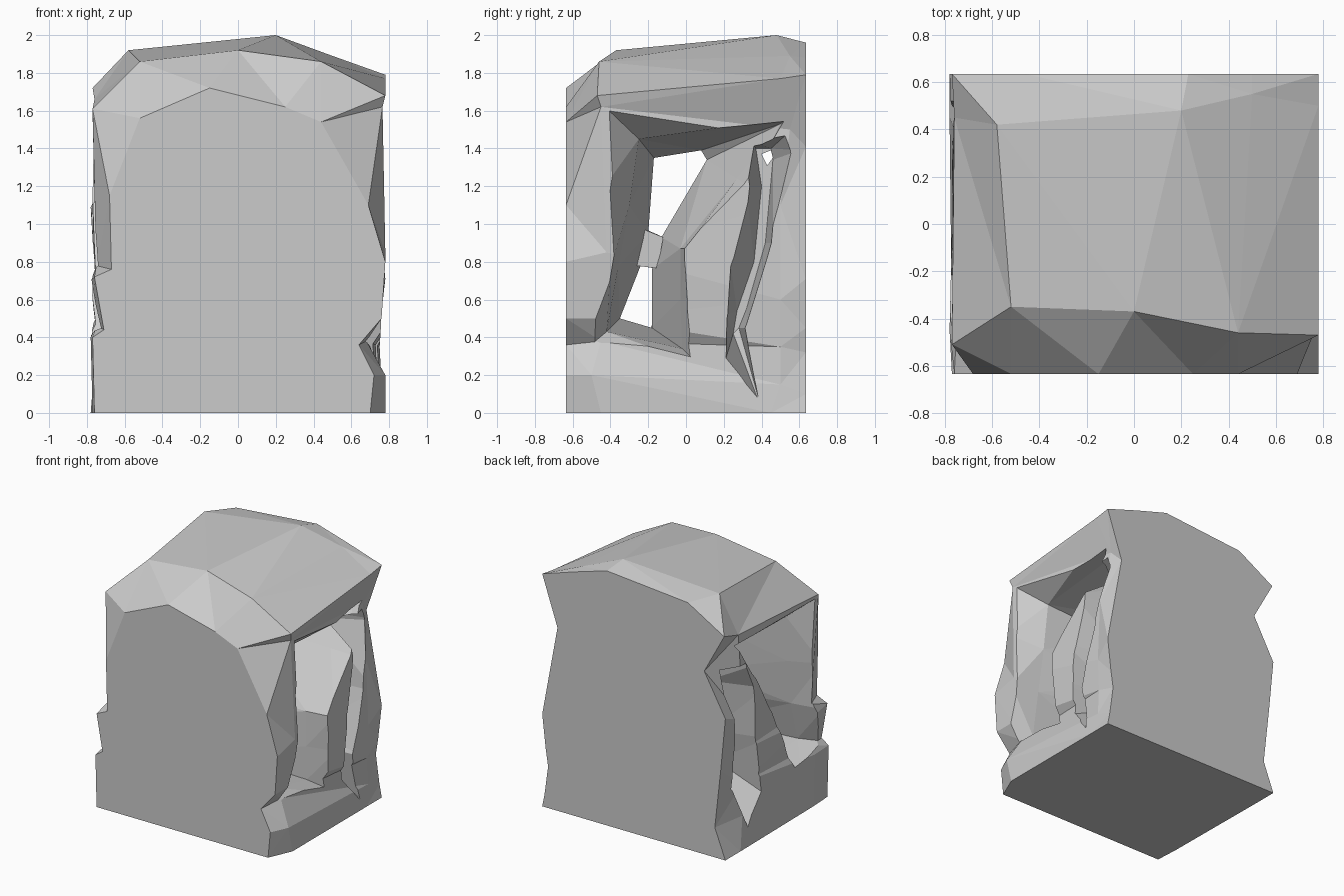
import bpy, bmesh

stone = bpy.data.materials.new("grey_stone")
stone.diffuse_color = (0.6, 0.6, 0.6, 1)


def loft(name, loops):
    """Faceted solid skinned through loops with equal point counts."""
    bm = bmesh.new()
    rings = [[bm.verts.new(p) for p in loop] for loop in loops]
    n = len(rings[0])
    for a, b in zip(rings, rings[1:]):
        for i in range(n):
            j = (i + 1) % n
            bm.faces.new((a[i], a[j], b[j], b[i]))
    bm.faces.new(rings[0][::-1])
    bm.faces.new(rings[-1])
    bm.normal_update()
    bmesh.ops.triangulate(bm, faces=bm.faces[:], ngon_method='EAR_CLIP')
    if bm.calc_volume(signed=True) < 0:
        bmesh.ops.reverse_faces(bm, faces=bm.faces[:])
    me = bpy.data.meshes.new(name)
    bm.to_mesh(me)
    bm.free()
    me.materials.append(stone)
    ob = bpy.data.objects.new(name, me)
    bpy.context.collection.objects.link(ob)
    return ob


def flat(y, pts):
    return [(x, y, z) for x, z in pts]


def side(x, pts):
    return [(x, y, z) for y, z in pts]


def cut(target, cutter):
    m = target.modifiers.new(cutter.name, 'BOOLEAN')
    m.operation = 'DIFFERENCE'
    m.solver = 'EXACT'
    m.use_self = True
    m.object = cutter
    cutter.hide_render = True
    cutter.hide_viewport = True


# Outer block: flat front, two craggy rings, flat back
front = flat(-.635, [(-.76, 0), (-.77, .4), (-.71, .44), (-.76, .72), (-.67, .76),
                     (-.68, 1.15), (-.52, 1.56), (-.15, 1.72), (.25, 1.62), (.44, 1.54),
                     (.69, 1.1), (.78, .8), (.76, .5), (.64, .36), (.72, .2), (.70, 0)])
ring_a = [(-.77, -.45, 0), (-.78, -.45, .4), (-.75, -.45, .46), (-.78, -.45, .7),
          (-.75, -.45, .78), (-.77, -.51, 1.61), (-.52, -.35, 1.86), (0, -.37, 1.92),
          (.44, -.46, 1.86), (.78, -.47, 1.68), (.765, -.45, 1.62), (.78, -.42, .85),
          (.76, -.45, .5), (.68, -.45, .38), (.78, -.5, .2), (.78, -.45, 0)]
ring_b = [(-.78, .45, 0), (-.76, .4, .25), (-.76, .4, .5), (-.76, .4, .75),
          (-.77, .4, 1.0), (-.76, .45, 1.66), (-.58, .42, 1.92), (.2, .48, 2.0),
          (.5, .55, 1.89), (.78, .5, 1.77), (.68, .55, 1.5), (.74, .5, 1.1),
          (.76, .5, .6), (.75, .5, .35), (.76, .5, .15), (.78, .45, 0)]
back = flat(.635, [(-.78, 0), (-.69, .23), (-.74, .68), (-.78, 1.09), (-.6, 1.41),
                   (-.77, 1.72), (-.46, 1.9), (.23, 1.96), (.5, 1.88), (.78, 1.79),
                   (.65, 1.41), (.78, .71), (.75, .45), (.73, .32), (.76, .1), (.78, 0)])
block = loft("rock_block", [front, ring_a, ring_b, back])

# Tunnel through the block, flared at both sides
tunnel_left = side(-.82, [(-.5, 1.63), (.5, 1.64), (.25, 1.25), (.05, .9), (-.1, .6),
                          (-.22, .38), (-.62, .44), (-.5, .74), (-.48, 1.1)])
tunnel_left_in = side(-.6, [(-.36, 1.45), (.42, 1.47), (.23, 1.25), (.0, .9), (-.12, .6),
                            (-.2, .42), (-.5, .46), (-.42, .76), (-.38, 1.1)])
tunnel_mid = side(0, [(-.17, 1.35), (.08, 1.39), (.11, 1.34), (-.13, .93), (-.18, .76),
                      (-.18, .45), (-.35, .5), (-.24, .78), (-.2, .95)])
tunnel_right_in = side(.6, [(-.25, 1.45), (.5, 1.53), (.27, 1.24), (-.03, .87), (-.03, .6),
                            (-.02, .34), (-.42, .43), (-.36, .77), (-.3, 1.1)])
tunnel_right = side(.82, [(-.46, 1.65), (.54, 1.56), (.33, 1.2), (0, .87), (.02, .6),
                          (.06, .26), (-.6, .28), (-.4, .77), (-.43, 1.2)])
cut(block, loft("tunnel_cutter", [tunnel_left, tunnel_left_in, tunnel_mid,
                                  tunnel_right_in, tunnel_right]))

# Cracks between the centre rock and the back wall
crack_right = side(.85, [(.33, 1.45), (.56, 1.5), (.60, 1.39), (.46, .9), (.32, .45),
                         (.40, .02), (.20, .25), (.21, .52), (.23, .83), (.32, 1.2)])
crack_right_in = side(.35, [(.37, 1.40), (.45, 1.40), (.46, 1.34), (.42, .9), (.32, .55),
                            (.28, .45), (.25, .42), (.27, .54), (.36, .8), (.4, 1.2)])
cut(block, loft("right_crack_cutter", [crack_right_in, crack_right]))
crack_left = side(-.85, [(.35, 1.42), (.62, 1.42), (.52, .9), (.55, .45), (.35, .05),
                         (.15, .3), (.22, .8), (.25, 1.2)])
crack_left_in = side(-.45, [(.4, 1.38), (.46, 1.38), (.42, .9), (.4, .6), (.32, .5),
                            (.28, .55), (.33, .8), (.38, 1.2)])
cut(block, loft("left_crack_cutter", [crack_left_in, crack_left]))

# Small hole linking the cracks
hole = [(.40, 1.37), (.45, 1.39), (.46, 1.35), (.43, 1.31)]
cut(block, loft("small_hole_cutter", [side(-.6, hole), side(.6, hole)]))

# Stone bridging the tunnel waist
loft("bridge_stone", [side(-.08, [(-.26, .78), (-.21, .97), (-.13, .935), (-.16, .765)]),
                      side(.1, [(-.27, .78), (-.22, .97), (-.12, .93), (-.15, .765)])])
